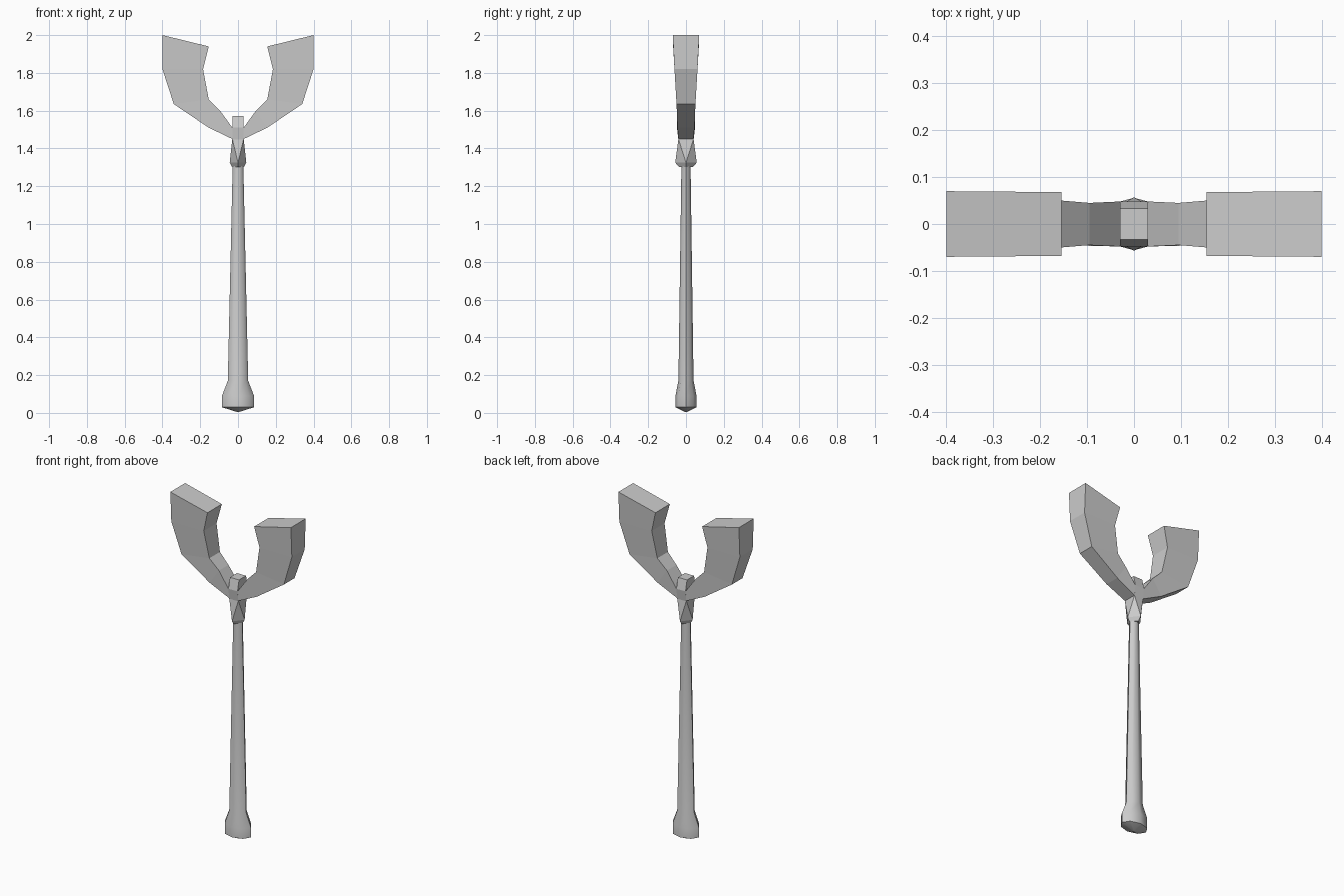
import bpy, bmesh, math

cube = bpy.data.objects.get("Cube")
if cube:
    bpy.data.objects.remove(cube)

grey = bpy.data.materials.new("light grey")
grey.use_nodes = True
colour = (0.6, 0.6, 0.6, 1)
grey.diffuse_color = colour
grey.node_tree.nodes["Principled BSDF"].inputs["Base Color"].default_value = colour


def make(name, bm, smooth=None):
    bmesh.ops.recalc_face_normals(bm, faces=bm.faces)
    mesh = bpy.data.meshes.new(name)
    bm.to_mesh(mesh)
    bm.free()
    mesh.materials.append(grey)
    obj = bpy.data.objects.new(name, mesh)
    bpy.context.collection.objects.link(obj)
    if smooth:
        bpy.ops.object.select_all(action="DESELECT")
        obj.select_set(True)
        bpy.context.view_layer.objects.active = obj
        bpy.ops.object.shade_smooth_by_angle(angle=math.radians(smooth))
    return obj


def loft(bm, rings):
    """Join rings of points with quads and close both ends."""
    loops = [[bm.verts.new(p) for p in ring] for ring in rings]
    for a, b in zip(loops, loops[1:]):
        for i in range(len(a)):
            j = (i + 1) % len(a)
            bm.faces.new((a[i], a[j], b[j], b[i]))
    bm.faces.new(loops[0])
    bm.faces.new(loops[-1])
    return loops


def oval(z, rx, ry, sides=8):
    turns = [math.tau * i / sides for i in range(sides)]
    return [(rx * math.cos(t), ry * math.sin(t), z) for t in turns]


def rect(z, rx, ry):
    return [(rx, ry, z), (-rx, ry, z), (-rx, -ry, z), (rx, -ry, z)]


# Tapered handle with a swollen pommel
bm = bmesh.new()
loft(bm, [oval(0.005, 0.006, 0.006), oval(0.03, 0.085, 0.056),
          oval(0.09, 0.085, 0.056), oval(0.17, 0.054, 0.04),
          oval(1.32, 0.028, 0.024)])
make("handle", bm, 50)

# Collar: square top twisting into a diamond, then a narrow lower rim
bm = bmesh.new()
top = [bm.verts.new(p) for p in rect(1.45, 0.03, 0.04)]
mid, low = loft(bm, [oval(1.325, 0.044, 0.057, 4), oval(1.303, 0.032, 0.038, 4)])
for i in range(4):
    j = (i + 1) % 4
    bm.faces.new((mid[i], mid[j], top[i]))
    bm.faces.new((top[i], top[j], mid[j]))
bm.faces.new(top)
make("collar", bm)

# Hub between the arms, with a tapered stud on top
bm = bmesh.new()
loft(bm, [rect(1.445, 0.03, 0.04), rect(1.51, 0.03, 0.048), rect(1.573, 0.03, 0.033)])
make("hub", bm)

# Fork arm sections: outer x, z, inner x, z, outer and inner half depth
sections = [
    (0.03, 1.45, 0.03, 1.51, 0.04, 0.048),
    (0.155, 1.51, 0.095, 1.60, 0.045, 0.045),
    (0.34, 1.635, 0.155, 1.66, 0.05, 0.05),
    (0.40, 1.82, 0.185, 1.82, 0.061, 0.061),
    (0.40, 2.0, 0.155, 1.94, 0.07, 0.068),
]
for side, name in ((1, "left_arm"), (-1, "right_arm")):
    bm = bmesh.new()
    loft(bm, [[(side * ox, -od, oz), (side * ox, od, oz),
               (side * ix, idp, iz), (side * ix, -idp, iz)]
              for ox, oz, ix, iz, od, idp in sections])
    make(name, bm)
